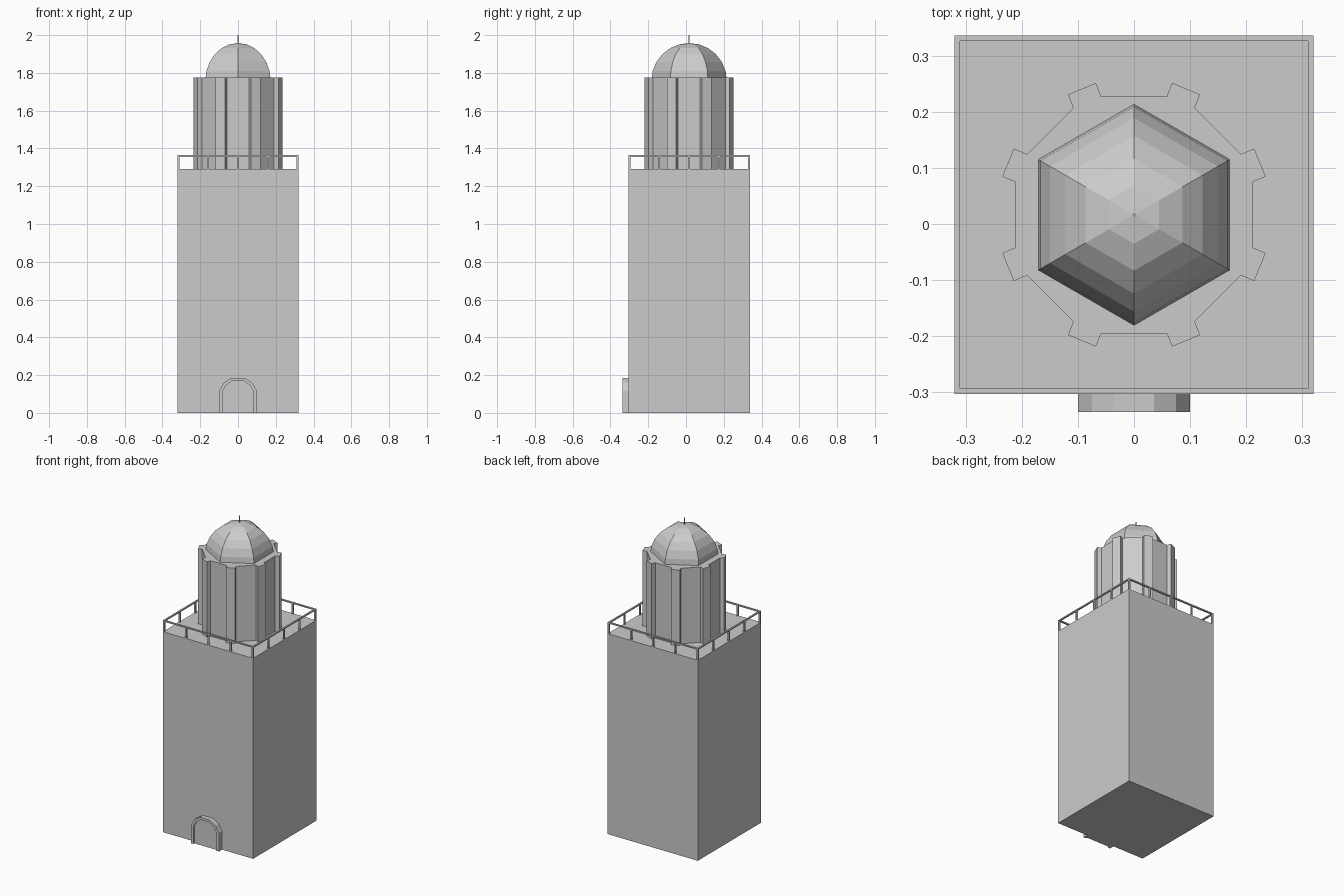
import bpy, bmesh
from math import sin, cos, pi, radians
from mathutils import Matrix

if "Cube" in bpy.data.objects:
    bpy.data.objects.remove(bpy.data.objects["Cube"])

CY = 0.0165      # tower axis in y
HALF = 0.321     # half width of the tower
ROOF = 1.29
DRUM_TOP = 1.775


def finish(name, bm):
    bmesh.ops.recalc_face_normals(bm, faces=bm.faces)
    me = bpy.data.meshes.new(name)
    bm.to_mesh(me)
    bm.free()
    ob = bpy.data.objects.new(name, me)
    bpy.context.collection.objects.link(ob)
    return ob


def add_box(bm, center, size, angle=0.0):
    m = (Matrix.Translation(center) @ Matrix.Rotation(angle, 4, 'Z')
         @ Matrix.Diagonal((*size, 1)))
    bmesh.ops.create_cube(bm, size=1, matrix=m)


def add_cylinder(bm, sides, radius, z0, z1, turn=0.0):
    m = Matrix.Translation((0, CY, (z0 + z1) / 2)) @ Matrix.Rotation(turn, 4, 'Z')
    bmesh.ops.create_cone(bm, cap_ends=True, segments=sides, radius1=radius,
                          radius2=radius, depth=z1 - z0, matrix=m)


# Square tower
bm = bmesh.new()
add_box(bm, (0, CY, ROOF / 2), (2 * HALF, 2 * HALF, ROOF))
finish("tower_body", bm)

# Octagonal drum
bm = bmesh.new()
add_cylinder(bm, 8, 0.212 / cos(pi / 8), ROOF, DRUM_TOP, pi / 8)
finish("drum", bm)

# Pilasters on the drum corners
bm = bmesh.new()
for i in range(8):
    a = pi / 8 + i * pi / 4
    r = 0.222
    add_box(bm, (r * cos(a), CY + r * sin(a), (ROOF + DRUM_TOP) / 2),
            (0.044, 0.054, DRUM_TOP - ROOF), a)
finish("drum_pilasters", bm)

# Six-sided dome, cut off below the drum top
bm = bmesh.new()
bmesh.ops.create_uvsphere(bm, u_segments=6, v_segments=12, radius=0.2,
                          matrix=Matrix.Translation((0, CY, 1.758)))
bmesh.ops.bisect_plane(bm, geom=bm.verts[:] + bm.edges[:] + bm.faces[:],
                       plane_co=(0, 0, DRUM_TOP - 0.01), plane_no=(0, 0, 1),
                       clear_inner=True)
finish("dome", bm)

# Spire
bm = bmesh.new()
add_cylinder(bm, 6, 0.003, 1.95, 2.0)
finish("spire", bm)

# Roof railing: five posts and one rail per side
bm = bmesh.new()
T, TOP, E = 0.010, 1.364, HALF - 0.005
for i in range(4):
    rot = Matrix.Translation((0, CY, 0)) @ Matrix.Rotation(i * pi / 2, 4, 'Z')
    for k in range(4):
        p = rot @ Matrix.Translation((-E + k * E / 2, -E, 0)).to_translation()
        add_box(bm, (p.x, p.y, (ROOF + TOP) / 2), (T, T, TOP - ROOF))
    p = rot @ Matrix.Translation((0, -E, 0)).to_translation()
    add_box(bm, (p.x, p.y, TOP - 0.004), (2 * HALF, T, 0.008), i * pi / 2)
finish("roof_railing", bm)

# Arched doorway with raised frame
outer = [(0.1, 0), (0.1, 0.118), (0.075, 0.16), (0.036, 0.184)]
inner = [(0.083, 0), (0.083, 0.113), (0.063, 0.147), (0.031, 0.169)]
outer += [(-x, z) for x, z in reversed(outer)]
inner += [(-x, z) for x, z in reversed(inner)]
WALL, FRONT, PANEL = CY - HALF, -0.336, -0.326

bm = bmesh.new()
of, ob_, nf, nb = ([bm.verts.new((x, y, z)) for x, z in pts] for pts, y in
                   ((outer, FRONT), (outer, WALL), (inner, FRONT), (inner, WALL)))
for i in range(len(outer) - 1):
    for a, b in ((of, ob_), (of, nf), (nf, nb), (ob_, nb)):
        bm.faces.new((a[i], a[i + 1], b[i + 1], b[i]))
for e in (0, -1):
    bm.faces.new((of[e], ob_[e], nb[e], nf[e]))
finish("door_frame", bm)

bm = bmesh.new()
face = bm.faces.new([bm.verts.new((x, PANEL, z)) for x, z in inner])
ext = bmesh.ops.extrude_face_region(bm, geom=[face], use_keep_orig=True)
moved = [g for g in ext["geom"] if isinstance(g, bmesh.types.BMVert)]
bmesh.ops.translate(bm, verts=moved, vec=(0, WALL - PANEL, 0))
finish("door_panel", bm)
